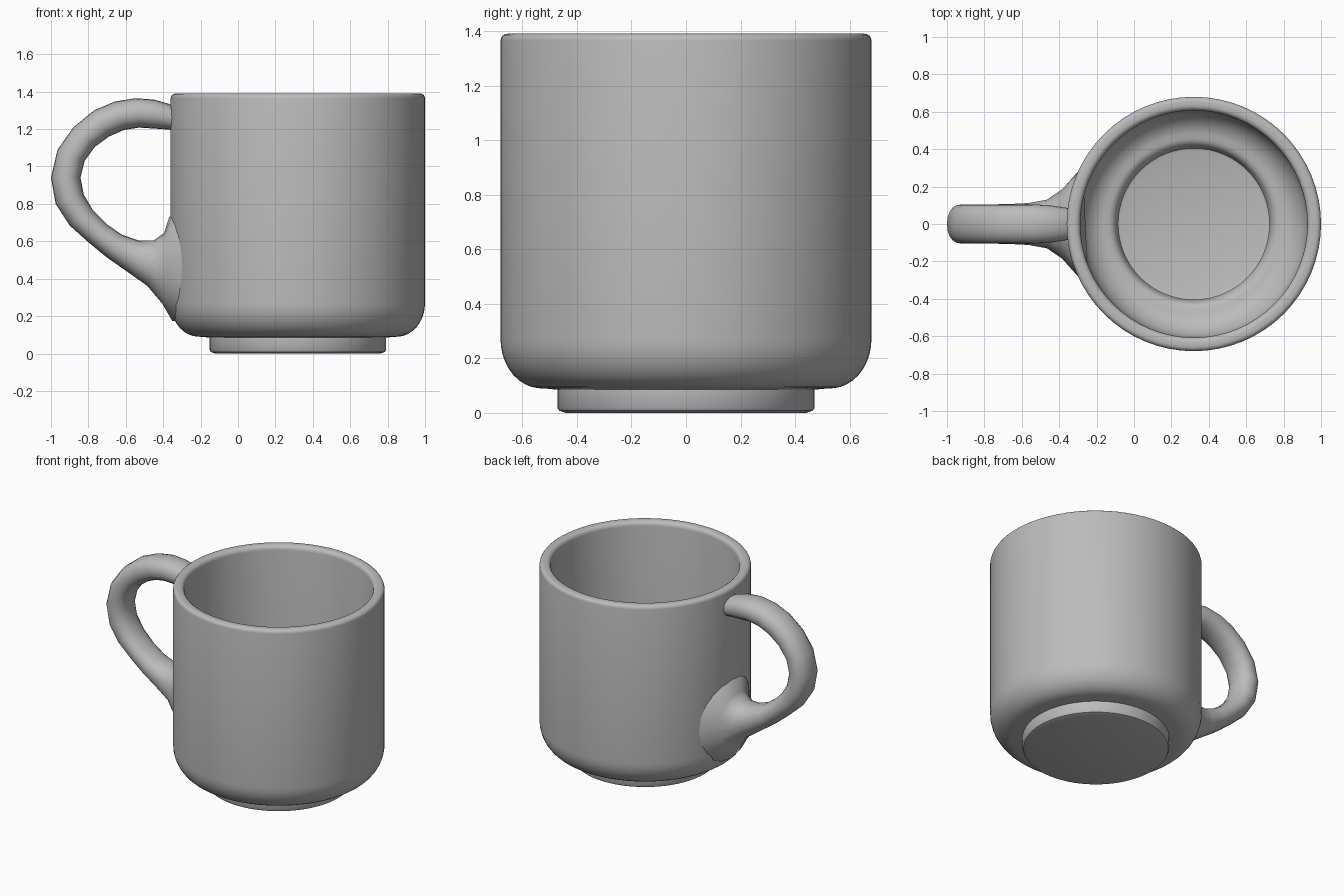
import bpy, bmesh, math
from mathutils import Vector

if "Cube" in bpy.data.objects:
    bpy.data.objects.remove(bpy.data.objects["Cube"])

CX, R = 0.32, 0.68   # cup axis and outer radius

grey = bpy.data.materials.new("grey ceramic")
grey.diffuse_color = (0.5, 0.5, 0.5, 1)
grey.use_nodes = True
grey.node_tree.nodes["Principled BSDF"].inputs["Base Color"].default_value = grey.diffuse_color


def finish(bm, name, angle):
    bmesh.ops.recalc_face_normals(bm, faces=bm.faces)
    mesh = bpy.data.meshes.new(name)
    bm.to_mesh(mesh)
    bm.free()
    mesh.materials.append(grey)
    ob = bpy.data.objects.new(name, mesh)
    bpy.context.collection.objects.link(ob)
    bpy.ops.object.select_all(action='DESELECT')
    ob.select_set(True)
    bpy.context.view_layer.objects.active = ob
    bpy.ops.object.shade_smooth_by_angle(angle=math.radians(angle))
    return ob


def bridge(bm, rings):
    for a, b in zip(rings, rings[1:]):
        n = len(a)
        for i in range(n):
            bm.faces.new((a[i], a[(i + 1) % n], b[(i + 1) % n], b[i]))


def arc(cr, cz, rr, rz, a0, a1, n):
    return [(cr + rr * math.cos(math.radians(a0 + (a1 - a0) * i / n)),
             cz + rz * math.sin(math.radians(a0 + (a1 - a0) * i / n))) for i in range(n + 1)]


# Cup: foot, rounded belly, rim, inner bowl and sunken floor, as (radius, z)
profile = [(0.44, 0.0), (0.465, 0.008), (0.472, 0.02), (0.472, 0.085), (0.50, 0.088)]
profile += arc(0.53, 0.27, 0.15, 0.18, -85, 0, 9)
profile += arc(0.655, 1.365, 0.025, 0.025, 0, 90, 4)
profile += arc(0.635, 1.36, 0.028, 0.03, 90, 180, 4)
profile += arc(0.455, 0.33, 0.152, 0.17, 0, -90, 9)
profile += [(0.435, 0.152), (0.42, 0.135), (0.412, 0.11), (0.405, 0.085), (0.39, 0.08)]

SEG = 64
bm = bmesh.new()
rings = [[bm.verts.new((CX + r * math.cos(2 * math.pi * i / SEG),
                        r * math.sin(2 * math.pi * i / SEG), z)) for i in range(SEG)]
         for r, z in profile]
bridge(bm, rings)
bm.faces.new(rings[0])
bm.faces.new(rings[-1])
finish(bm, "cup", 40)

# Handle sections: outer x, z, inner x, z, half width, wrap onto the cup wall
sections = [
    (-0.31, 1.30, -0.31, 1.19, 0.075, 0), (-0.37, 1.335, -0.37, 1.197, 0.088, 0),
    (-0.45, 1.358, -0.45, 1.203, 0.10, 0), (-0.55, 1.365, -0.53, 1.208, 0.105, 0),
    (-0.66, 1.347, -0.61, 1.195, 0.105, 0), (-0.77, 1.30, -0.69, 1.16, 0.105, 0),
    (-0.88, 1.21, -0.765, 1.105, 0.105, 0), (-0.965, 1.09, -0.82, 1.03, 0.105, 0),
    (-1.0, 0.94, -0.842, 0.94, 0.105, 0), (-0.975, 0.80, -0.825, 0.85, 0.105, 0),
    (-0.90, 0.685, -0.775, 0.765, 0.105, 0), (-0.80, 0.595, -0.70, 0.69, 0.105, 0),
    (-0.70, 0.513, -0.62, 0.635, 0.107, 0), (-0.60, 0.443, -0.53, 0.604, 0.112, 0),
    (-0.484, 0.361, -0.45, 0.605, 0.13, 0.1), (-0.404, 0.265, -0.395, 0.645, 0.185, 0.6),
    (-0.352, 0.175, -0.368, 0.73, 0.28, 1.0), (-0.31, 0.17, -0.32, 0.75, 0.30, 1.0),
]
SIDES = 20
bm = bmesh.new()
rings = []
for ox, oz, ix, iz, w, wrap in sections:
    outer, inner = Vector((ox, 0, oz)), Vector((ix, 0, iz))
    mid, half = (outer + inner) / 2, (outer - inner) / 2
    ring = []
    for i in range(SIDES):
        a = 2 * math.pi * i / SIDES
        c, s = (math.copysign(abs(f(a)) ** 0.9, f(a)) for f in (math.cos, math.sin))
        p = mid + half * c + Vector((0, w * s, 0))
        p.x += wrap * (R - math.sqrt(R * R - p.y * p.y))
        ring.append(bm.verts.new(p))
    rings.append(ring)
bridge(bm, rings)
bm.faces.new(rings[0])
bm.faces.new(rings[-1])
finish(bm, "handle", 50)
